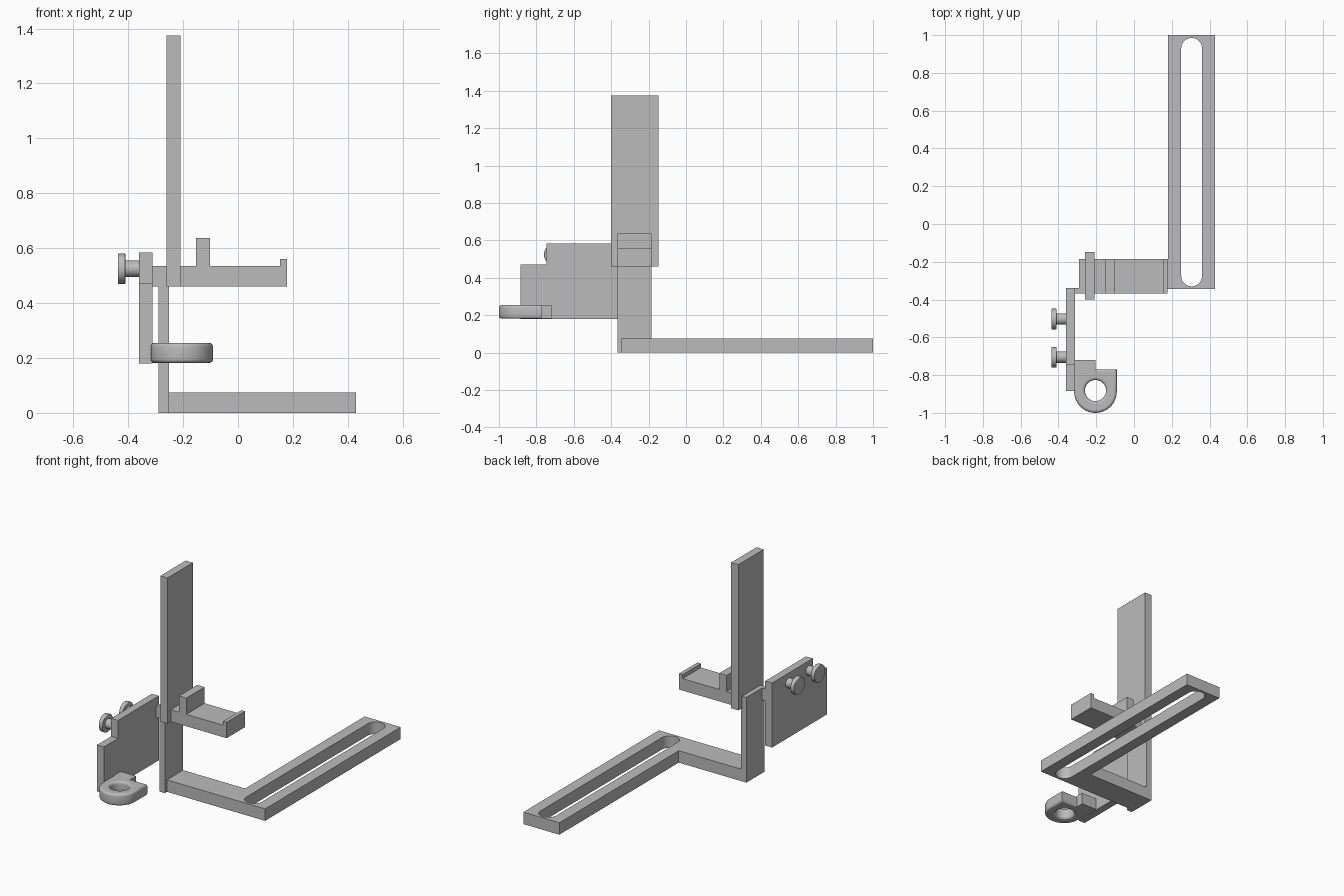
import bpy
from math import pi, cos, sin

if "Cube" in bpy.data.objects:
    bpy.data.objects.remove(bpy.data.objects["Cube"])

grey = bpy.data.materials.new("plain grey")
grey.use_nodes = True
grey.diffuse_color = (0.5, 0.5, 0.5, 1)
grey.node_tree.nodes["Principled BSDF"].inputs["Base Color"].default_value = (0.5, 0.5, 0.5, 1)

FLAT = (0, 0, 0)            # profile in x, y
FRONT = (pi / 2, 0, 0)      # profile in x, z
SIDE = (pi / 2, 0, pi / 2)  # profile in y, z


def arc(cx, cy, r, start=0, end=2 * pi, n=32):
    last = n if end - start >= 2 * pi else n - 1
    return [(cx + r * cos(start + (end - start) * i / last),
             cy + r * sin(start + (end - start) * i / last)) for i in range(n)]


def prism(name, loops, turn, low, high, bevel=0):
    """Extrude outlines (later ones are holes) from low to high along the normal."""
    curve = bpy.data.curves.new(name, "CURVE")
    curve.dimensions = "2D"
    curve.fill_mode = "BOTH"
    curve.extrude = (high - low) / 2 - bevel
    curve.bevel_depth = bevel
    curve.bevel_resolution = 3
    for loop in loops:
        spline = curve.splines.new("POLY")
        spline.points.add(len(loop) - 1)
        for point, (u, v) in zip(spline.points, loop):
            point.co = (u, v, 0, 1)
        spline.use_cyclic_u = True
    obj = bpy.data.objects.new(name, curve)
    bpy.context.collection.objects.link(obj)
    mid = (low + high) / 2
    obj.rotation_euler = turn
    obj.location = {FLAT: (0, 0, mid), FRONT: (0, mid, 0), SIDE: (mid, 0, 0)}[turn]
    bpy.ops.object.select_all(action="DESELECT")
    obj.select_set(True)
    bpy.context.view_layer.objects.active = obj
    bpy.ops.object.convert(target="MESH")
    obj = bpy.context.object
    obj.data.materials.clear()
    obj.data.materials.append(grey)
    bpy.ops.object.shade_smooth_by_angle(angle=pi / 6)
    return obj


def box(name, x, y, z):
    return prism(name, [[(x[0], y[0]), (x[1], y[0]), (x[1], y[1]), (x[0], y[1])]], FLAT, *z)


# Slotted base bar and the cross bar joining it to the upright
bar = [(0.18, -0.345), (0.43, -0.345), (0.43, 1), (0.18, 1)]
slot = arc(0.305, 0.93, 0.055, 0, pi, 16) + arc(0.305, -0.275, 0.055, pi, 2 * pi, 16)
prism("slotted_base", [bar, slot], FLAT, 0, 0.075)
box("cross_bar", (-0.255, 0.18), (-0.345, -0.185), (0, 0.075))

# Upright arm and tall back plate
box("upright_arm", (-0.29, -0.252), (-0.367, -0.185), (0, 0.535))
box("tall_plate", (-0.26, -0.21), (-0.4, -0.148), (0.46, 1.375))

# Shelf with post and end lip
shelf = [(-0.255, 0.46), (0.178, 0.46), (0.178, 0.56), (0.153, 0.56), (0.153, 0.535),
         (-0.102, 0.535), (-0.102, 0.637), (-0.153, 0.637), (-0.153, 0.535), (-0.255, 0.535)]
prism("shelf", [shelf], FRONT, -0.367, -0.185)

# Notched side plate and its connector
plate = [(-0.885, 0.18), (-0.34, 0.18), (-0.34, 0.585), (-0.745, 0.585),
         (-0.745, 0.472), (-0.885, 0.472)]
prism("side_plate", [plate], SIDE, -0.36, -0.312)
box("connector", (-0.315, -0.258), (-0.367, -0.34), (0.46, 0.535))

# Thumb screws
for label, y in (("front", -0.705), ("rear", -0.503)):
    prism(label + "_screw_shaft", [arc(y, 0.525, 0.03)], SIDE, -0.415, -0.355)
    prism(label + "_screw_head", [arc(y, 0.525, 0.051)], SIDE, -0.437, -0.41, 0.004)

# Rounded holder ring with its mounting block
holder = arc(-0.204, -0.887, 0.099, pi, 2 * pi, 24) + [(-0.105, -0.784), (-0.303, -0.784)]
prism("holder_ring", [holder, arc(-0.204, -0.882, 0.07)], FLAT, 0.182, 0.255, 0.014)
box("holder_block", (-0.315, -0.204), (-0.785, -0.72), (0.182, 0.255))
